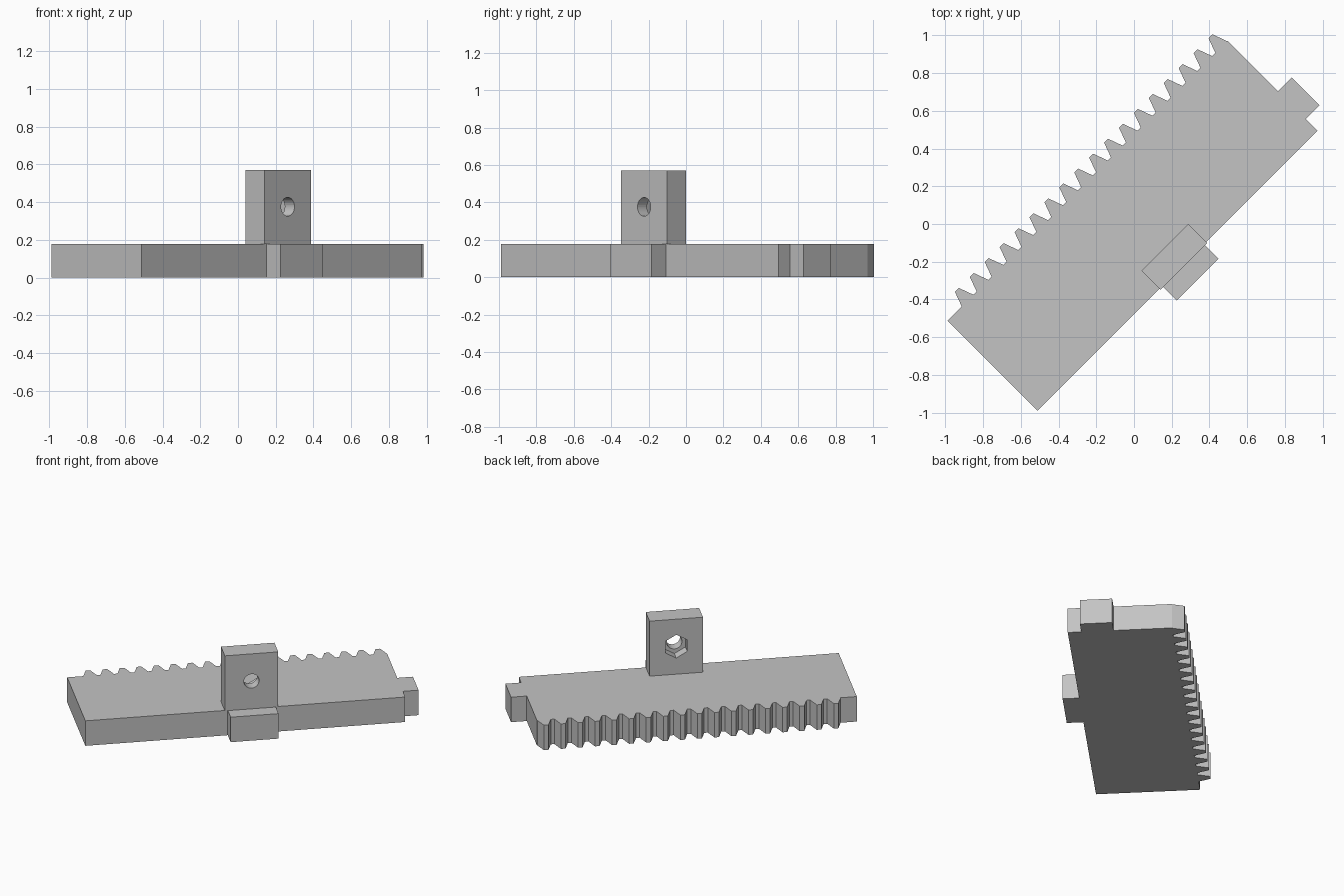
import bpy, bmesh, math
from mathutils import Matrix, Vector

cube = bpy.data.objects.get("Cube")
if cube:
    bpy.data.objects.remove(cube)

grey = bpy.data.materials.new("light grey")
grey.use_nodes = True
colour = (0.55, 0.55, 0.55, 1)
grey.diffuse_color = colour
grey.node_tree.nodes["Principled BSDF"].inputs["Base Color"].default_value = colour

# The whole rack lies along a 45 degree diagonal
DIAGONAL = Matrix.Rotation(math.radians(45), 4, "Z")
PLATE_TOP = 0.178


def add_prism(name, outline, direction):
    """Extrude a closed outline of 3D points along a direction."""
    bm = bmesh.new()
    face = bm.faces.new([bm.verts.new(p) for p in outline])
    moved = bmesh.ops.extrude_face_region(bm, geom=[face])["geom"]
    verts = [g for g in moved if isinstance(g, bmesh.types.BMVert)]
    bmesh.ops.translate(bm, verts=verts, vec=Vector(direction))
    bmesh.ops.recalc_face_normals(bm, faces=bm.faces)
    bm.transform(DIAGONAL)
    mesh = bpy.data.meshes.new(name)
    bm.to_mesh(mesh)
    bm.free()
    mesh.materials.append(grey)
    obj = bpy.data.objects.new(name, mesh)
    bpy.context.collection.objects.link(obj)
    return obj


def cut(target, cutter):
    """Subtract a hidden cutter from the target."""
    cutter.hide_render = True
    cutter.hide_viewport = True
    cutter.display_type = "WIRE"
    mod = target.modifiers.new(cutter.name, "BOOLEAN")
    mod.operation = "DIFFERENCE"
    mod.solver = "EXACT"
    mod.object = cutter


# Rack plate: front block, end tab and trapezoid teeth in one outline
left, right, front, root = -1.061, 1.037, -0.339, 0.336
block_left, block_right, block_front = -0.127, 0.187, -0.447
tab_end, tab_front, tab_back = 1.14, -0.251, -0.042
outline = [
    (left, front), (block_left, front), (block_left, block_front),
    (block_right, block_front), (block_right, front), (right, front),
    (right, tab_front), (tab_end, tab_front), (tab_end, tab_back),
    (right, tab_back), (right, root),
]
module = 0.0356
pitch = math.pi * module
slope = math.tan(math.radians(20))
tip_half = pitch / 4 - module * slope
root_half = pitch / 4 + 1.25 * module * slope
tip = root + 2.25 * module
for i in reversed(range(18)):
    c = -0.911 + i * pitch
    outline += [(c + root_half, root), (c + tip_half, tip),
                (c - tip_half, tip), (c - root_half, root)]
outline.append((left, root))
add_prism("rack_plate", [(u, v, 0) for u, v in outline], (0, 0, PLATE_TOP))

# Upright mounting lug
lug_front, lug_back = -0.345, -0.203
lug = add_prism(
    "mounting_lug",
    [(-0.147, lug_front, PLATE_TOP), (0.203, lug_front, PLATE_TOP),
     (0.203, lug_back, PLATE_TOP), (-0.147, lug_back, PLATE_TOP)],
    (0, 0, 0.57 - PLATE_TOP))


def ring(radius, sides, v):
    """Upright polygon around the hole axis, one corner at the top."""
    angles = [2 * math.pi * i / sides for i in range(sides)]
    return [(0.028 + radius * math.sin(a), v, 0.376 + radius * math.cos(a))
            for a in angles]


# Round screw hole and hexagonal nut pocket in the back
cut(lug, add_prism("screw_hole_cutter", ring(0.05, 32, lug_front - 0.05), (0, 0.3, 0)))
cut(lug, add_prism("nut_pocket_cutter", ring(0.083, 6, lug_back - 0.07), (0, 0.15, 0)))
